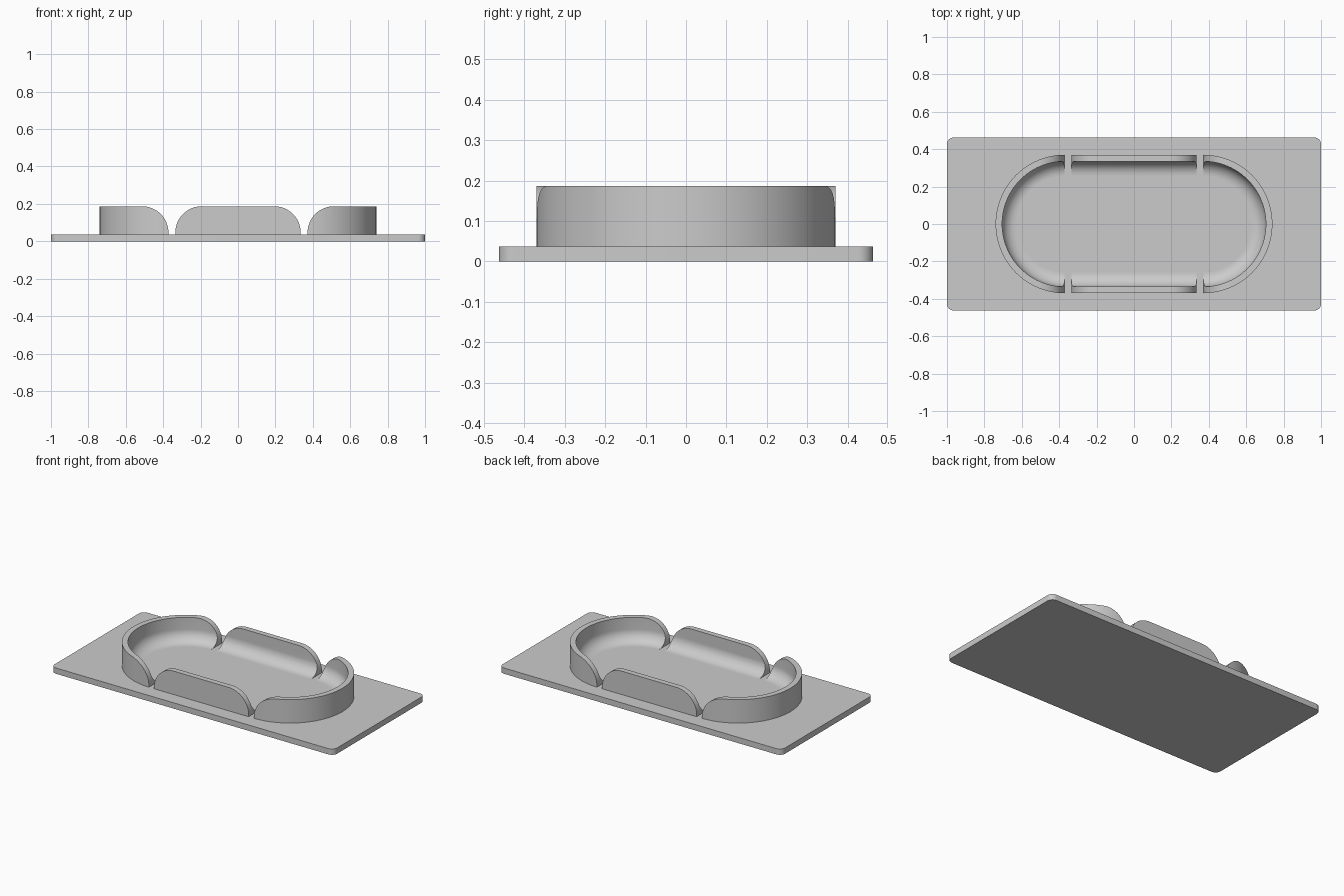
import bpy, bmesh, math

if "Cube" in bpy.data.objects:
    bpy.data.objects.remove(bpy.data.objects["Cube"])

grey = bpy.data.materials.new("light grey")
grey.diffuse_color = (0.6, 0.6, 0.6, 1)
grey.use_nodes = True
grey.node_tree.nodes["Principled BSDF"].inputs["Base Color"].default_value = grey.diffuse_color

PLATE_TOP, WALL_TOP = 0.037, 0.187
OUTER, INNER, CENTRE = 0.37, 0.335, 0.37   # end radii of the rim and their centre in x
FILLET = 0.075
GAP_IN, GAP_OUT = 0.335, 0.372


def finish(name, bm):
    bmesh.ops.recalc_face_normals(bm, faces=bm.faces[:])
    mesh = bpy.data.meshes.new(name)
    bm.to_mesh(mesh)
    bm.free()
    mesh.materials.append(grey)
    ob = bpy.data.objects.new(name, mesh)
    bpy.context.collection.objects.link(ob)
    return ob


def arc(cx, cy, r, a0, a1, n):
    angles = [math.radians(a0 + (a1 - a0) * i / n) for i in range(n + 1)]
    return [(cx + r * math.cos(a), cy + r * math.sin(a)) for a in angles]


def extrude(bm, points, vector):
    face = bm.faces.new([bm.verts.new(p) for p in points])
    new = bmesh.ops.extrude_face_region(bm, geom=[face])["geom"]
    verts = [g for g in new if isinstance(g, bmesh.types.BMVert)]
    bmesh.ops.translate(bm, verts=verts, vec=vector)


def smooth(ob):
    bpy.ops.object.select_all(action='DESELECT')
    ob.select_set(True)
    bpy.context.view_layer.objects.active = ob
    bpy.ops.object.shade_smooth_by_angle(angle=math.radians(30))


# Base plate with rounded corners
W, D, R = 1.0, 0.463, 0.037
outline = []
for sx, sy, a in ((1, 1, 0), (-1, 1, 90), (-1, -1, 180), (1, -1, 270)):
    outline += arc(sx * (W - R), sy * (D - R), R, a, a + 90, 8)
bm = bmesh.new()
extrude(bm, [(x, y, 0) for x, y in outline], (0, 0, PLATE_TOP))
base = finish("base_plate", bm)

# Rim section (radius, height): outer wall, flat top, inner wall, fillet down to the floor
SINK = 0.03
section = [(OUTER, SINK), (OUTER, WALL_TOP), (INNER, WALL_TOP)]
section += arc(INNER - FILLET, PLATE_TOP + FILLET, FILLET, 0, -90, 12)
section.append((INNER - FILLET, SINK))

# Sweep the section round a stadium path
path = [(CENTRE, d) for d in arc(0, 0, 1, -90, 90, 48)]
path += [(-CENTRE, d) for d in arc(0, 0, 1, 90, 270, 48)]
bm = bmesh.new()
rings = [[bm.verts.new((cx + r * d[0], r * d[1], z)) for r, z in section] for cx, d in path]
for i, ring in enumerate(rings):
    nxt = rings[(i + 1) % len(rings)]
    for j in range(len(section)):
        k = (j + 1) % len(section)
        bm.faces.new((ring[j], nxt[j], nxt[k], ring[k]))
rim = finish("rim", bm)

# Flared gaps that split the rim into four pieces
FLARE = 0.14
z0 = WALL_TOP - FLARE
left = arc(GAP_IN - FLARE, z0, FLARE, 90, 0, 16)
right = arc(GAP_OUT + FLARE, z0, FLARE, 180, 90, 16)
gap = [(GAP_IN - FLARE, 0.25)] + left + [(GAP_IN, 0.01), (GAP_OUT, 0.01)] + right
gap.append((GAP_OUT + FLARE, 0.25))
bm = bmesh.new()
for side in (-1, 1):
    extrude(bm, [(side * x, -0.6, z) for x, z in gap], (0, 1.2, 0))
cutter = finish("gap_cutter", bm)
cutter.hide_render = True

mod = rim.modifiers.new("gaps", 'BOOLEAN')
mod.operation, mod.solver, mod.object = 'DIFFERENCE', 'EXACT', cutter
bpy.context.view_layer.objects.active = rim
bpy.ops.object.modifier_apply(modifier=mod.name)
bpy.data.objects.remove(cutter)

smooth(base)
smooth(rim)
